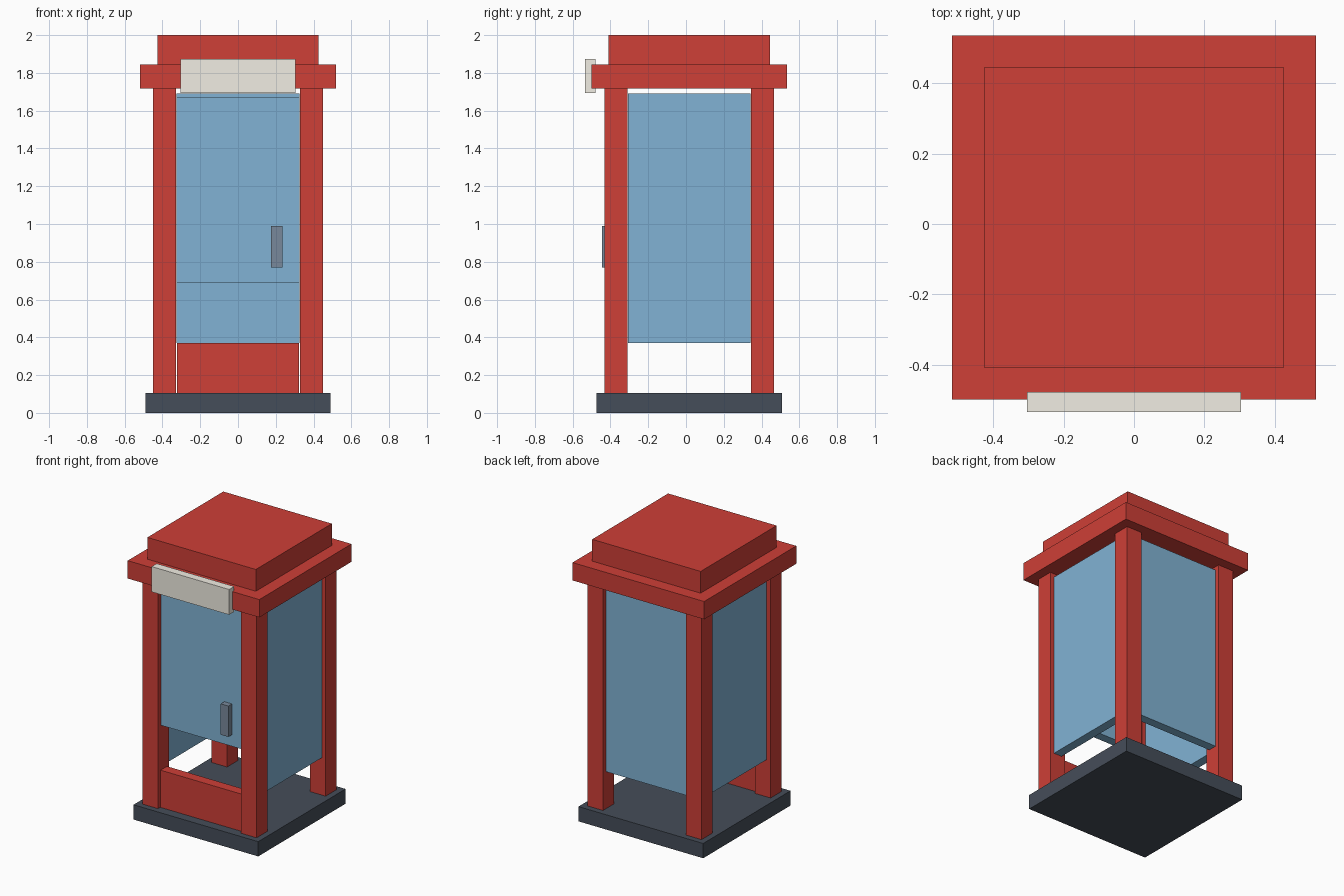
import bpy

if "Cube" in bpy.data.objects:
    bpy.data.objects.remove(bpy.data.objects["Cube"])

CY = 0.017  # booth centre; the sign projects further forward


def material(name, rgb):
    m = bpy.data.materials.new(name)
    m.diffuse_color = (*rgb, 1)
    m.use_nodes = True
    m.node_tree.nodes["Principled BSDF"].inputs["Base Color"].default_value = m.diffuse_color
    return m


red = material("red_paint", (0.62, 0.05, 0.038))
glass = material("blue_glass", (0.22, 0.45, 0.66))
dark = material("dark_base", (0.06, 0.075, 0.10))
cream = material("cream_sign", (0.88, 0.85, 0.77))
steel = material("steel", (0.19, 0.25, 0.33))


def box(name, x, y, z, mat):
    """Box from (min, max) ranges on each axis."""
    bpy.ops.mesh.primitive_cube_add(
        size=1, location=[(a + b) / 2 for a, b in (x, y, z)])
    o = bpy.context.object
    o.name = name
    o.scale = [b - a for a, b in (x, y, z)]
    bpy.ops.object.transform_apply(location=False, rotation=False, scale=True)
    o.data.materials.append(mat)
    return o


def mid(c, half):
    return (c - half, c + half)


# Base and stepped roof
box("base", mid(0, 0.491), mid(CY, 0.491), (0, 0.105), dark)
box("roof_slab", mid(0, 0.518), mid(CY + 0.001, 0.518), (1.718, 1.845), red)
box("roof_cap", mid(0, 0.427), mid(CY + 0.001, 0.427), (1.845, 2.0), red)

# Corner posts
P = 0.388
for side, sx in (("left", -1), ("right", 1)):
    for end, sy in (("front", -1), ("back", 1)):
        box(f"{end}_{side}_post", mid(sx * P, 0.061), mid(CY + sy * P, 0.061),
            (0.105, 1.718), red)
    # Side glazing
    box(f"{side}_window", mid(sx * P, 0.032), mid(CY, 0.325),
        (0.371, 1.692), glass)

# Back glazing, door glazing and kick panel
box("back_window", mid(0, 0.325), mid(CY + P, 0.032), (0.371, 1.692), glass)
box("door_window", mid(0, 0.325), mid(CY - P, 0.032), (0.688, 1.672), glass)
box("door_kick_panel", mid(0, 0.324), mid(CY - P, 0.036), (0.105, 0.37), red)

# Door handle and blank sign board
box("door_handle", (0.175, 0.235), (-0.444, -0.40), (0.77, 0.99), steel)
box("sign_board", mid(0, 0.305), (-0.535, -0.478), (1.693, 1.873), cream)
